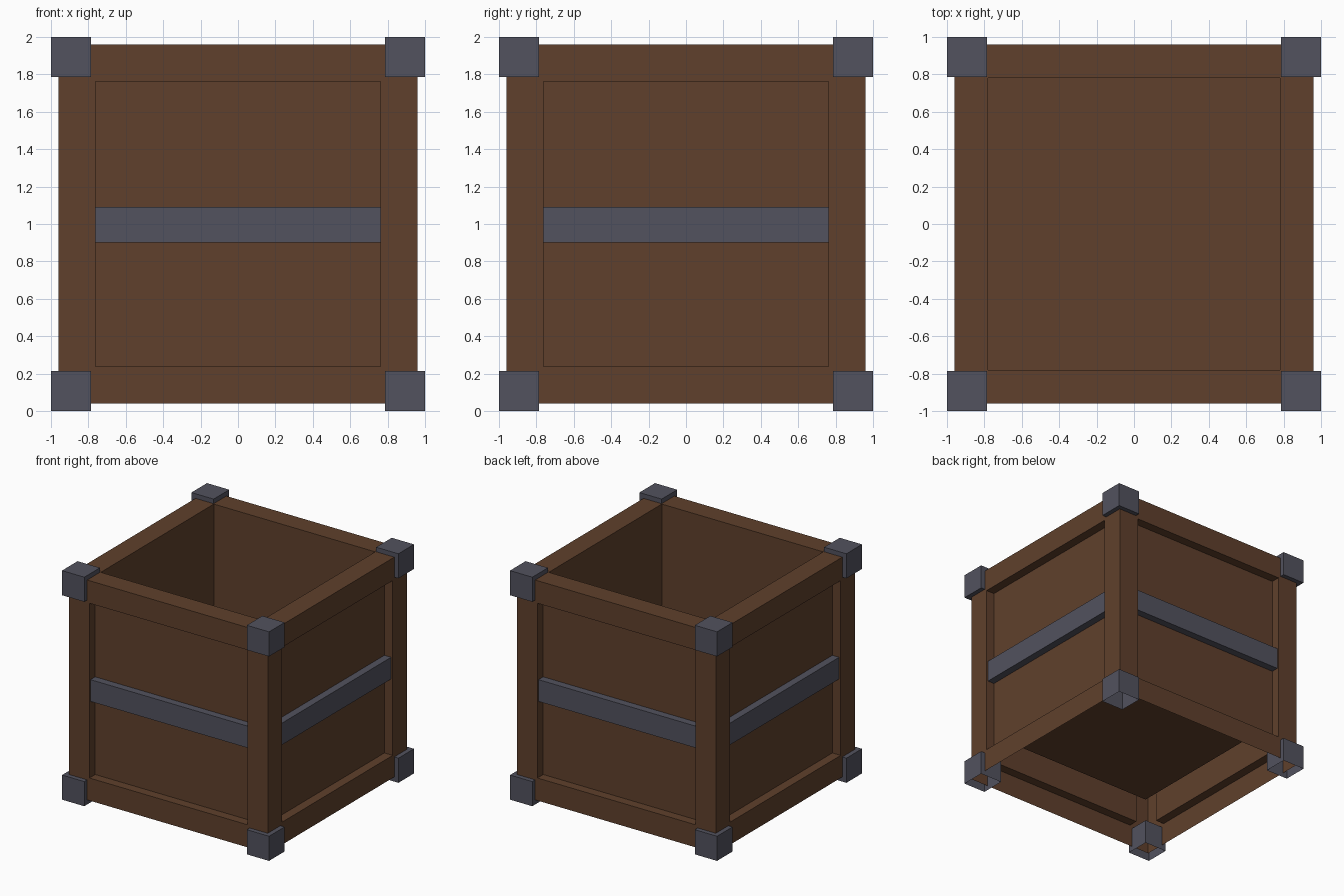
import bpy, bmesh, math
from mathutils import Matrix, Vector

if "Cube" in bpy.data.objects:
    bpy.data.objects.remove(bpy.data.objects["Cube"])


def material(name, colour):
    m = bpy.data.materials.new(name)
    m.diffuse_color = (*colour, 1)
    m.use_nodes = True
    m.node_tree.nodes["Principled BSDF"].inputs["Base Color"].default_value = m.diffuse_color
    return m


wood = material("brown wood", (0.115, 0.051, 0.025))
metal = material("grey metal", (0.084, 0.084, 0.112))


def box(lo, hi):
    """New bmesh holding a box between two corners."""
    bm = bmesh.new()
    bmesh.ops.create_cube(bm, size=1)
    lo, hi = Vector(lo), Vector(hi)
    for v in bm.verts:
        v.co = Vector([(lo[i] + hi[i]) / 2 + v.co[i] * (hi[i] - lo[i]) for i in range(3)])
    bm.normal_update()
    return bm


def finish(bm, name, mat):
    mesh = bpy.data.meshes.new(name)
    bm.to_mesh(mesh)
    bm.free()
    mesh.materials.append(mat)
    ob = bpy.data.objects.new(name, mesh)
    bpy.context.collection.objects.link(ob)
    return ob


def drop_bottom(bm):
    bm.normal_update()
    down = [f for f in bm.faces if f.normal.z < -0.9]
    bmesh.ops.delete(bm, geom=down, context='FACES_ONLY')


def push(bm, faces, depth):
    """Inset faces straight inward along their normals."""
    for f in faces:
        n = f.normal.copy()
        new = bmesh.ops.extrude_discrete_faces(bm, faces=[f])["faces"][0]
        bmesh.ops.translate(bm, verts=list(new.verts), vec=-n * depth)


# Crate shell: framed sides with sunken panels, hollow inside, open underneath
bm = box((-0.96, -0.96, 0.04), (0.96, 0.96, 1.96))
sides = [f for f in bm.faces if abs(f.normal.z) < 0.1]
top = [f for f in bm.faces if f.normal.z > 0.9]
drop_bottom(bm)
bmesh.ops.inset_individual(bm, faces=sides, thickness=0.197, use_even_offset=True)
bmesh.ops.inset_individual(bm, faces=top, thickness=0.18, use_even_offset=True)
bm.normal_update()
push(bm, sides, 0.08)
push(bm, top, 1.55)
finish(bm, "crate_shell", wood)

# Metal bands across the four panels
for i, side in enumerate(("front", "right", "back", "left")):
    bm = box((-0.763, -0.945, 0.90), (0.763, -0.87, 1.09))
    bm.transform(Matrix.Rotation(i * math.pi / 2, 4, 'Z'))
    finish(bm, side + "_band", metal)

# Metal corner caps, the lower ones open underneath
for level, z in (("lower", 0.0), ("upper", 1.785)):
    for i in range(4):
        bm = box((0.785, 0.785, z), (1, 1, z + 0.215))
        if level == "lower":
            drop_bottom(bm)
        bm.transform(Matrix.Rotation(i * math.pi / 2, 4, 'Z'))
        finish(bm, f"{level}_corner_cap_{i + 1}", metal)
